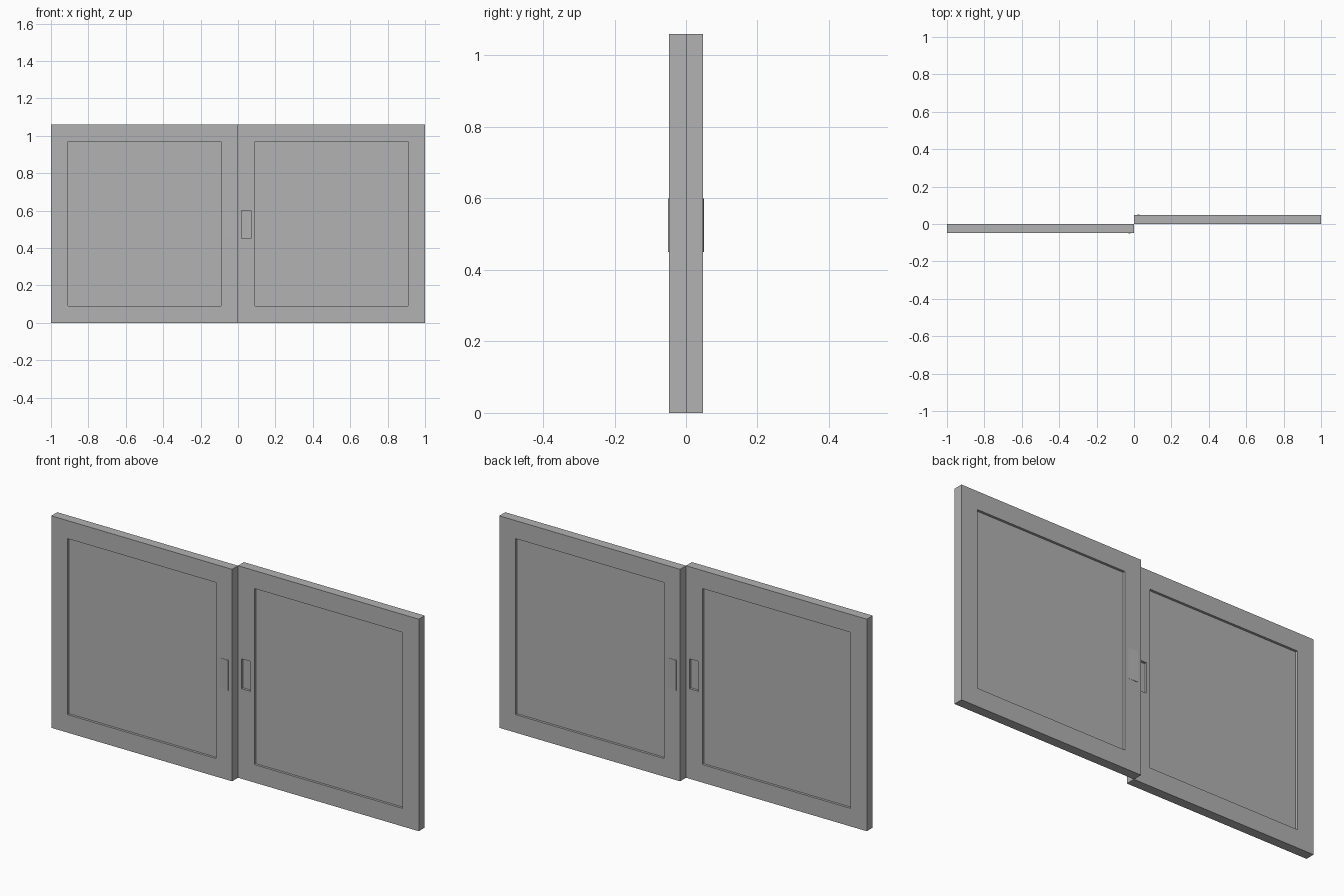
import bpy, bmesh
from mathutils import Vector

if "Cube" in bpy.data.objects:
    bpy.data.objects.remove(bpy.data.objects["Cube"])

H, T = 1.06, 0.047          # sash height and thickness
BORDER, RECESS = 0.09, 0.012

grey = bpy.data.materials.new("plain grey")
grey.use_nodes = True
colour = (0.445, 0.445, 0.445, 1)
grey.diffuse_color = colour
grey.node_tree.nodes["Principled BSDF"].inputs["Base Color"].default_value = colour


def finish(name, bm):
    mesh = bpy.data.meshes.new(name)
    bmesh.ops.recalc_face_normals(bm, faces=bm.faces)
    bm.to_mesh(mesh)
    bm.free()
    mesh.materials.append(grey)
    obj = bpy.data.objects.new(name, mesh)
    bpy.context.collection.objects.link(obj)
    return obj


def box(name, lo, hi):
    lo, hi = Vector(lo), Vector(hi)
    bm = bmesh.new()
    bmesh.ops.create_cube(bm, size=1)
    for v in bm.verts:
        v.co = (lo + hi) / 2 + v.co * (hi - lo)
    return finish(name, bm)


def sash(side, s):
    """One sliding sash; s = -1 is the front one, s = 1 the half-turned back one."""
    def place(lo, hi):
        a, b = [(-s * p[0], -s * p[1], p[2]) for p in (lo, hi)]
        return [tuple(f(u, v) for u, v in zip(a, b)) for f in (min, max)]

    # Frame slab with recessed panes on both faces and a finger pocket inside
    frame = box(side + "_sash", *place((-1, -T, 0), (0, 0, H)))
    cuts = [((-1 + BORDER, -T - 1, BORDER), (-BORDER, -T + RECESS, H - BORDER)),
            ((-1 + BORDER, -RECESS, BORDER), (-BORDER, 1, H - BORDER)),
            ((-0.07, -RECESS, 0.45), (-0.02, 1, 0.6))]
    for lo, hi in cuts:
        cutter = box(side + "_cutter", *place(lo, hi))
        cutter.hide_render = True
        mod = frame.modifiers.new("recess", "BOOLEAN")
        mod.object, mod.operation, mod.solver = cutter, "DIFFERENCE", "EXACT"
        bpy.context.view_layer.objects.active = frame
        bpy.ops.object.modifier_apply(modifier=mod.name)
        bpy.data.objects.remove(cutter)

    # Slim outer pull, sloping up towards the meeting edge
    bm = bmesh.new()
    profile = [(-0.07, -T + 0.002), (-0.02, -T + 0.002), (-0.02, -T - 0.003), (-0.07, -T)]
    face = bm.faces.new([bm.verts.new((-s * x, -s * y, 0.45)) for x, y in profile])
    top = bmesh.ops.extrude_face_region(bm, geom=[face])["geom"]
    bmesh.ops.translate(bm, vec=(0, 0, 0.15),
                        verts=[g for g in top if isinstance(g, bmesh.types.BMVert)])
    finish(side + "_pull", bm)


sash("right", -1)
sash("left", 1)
